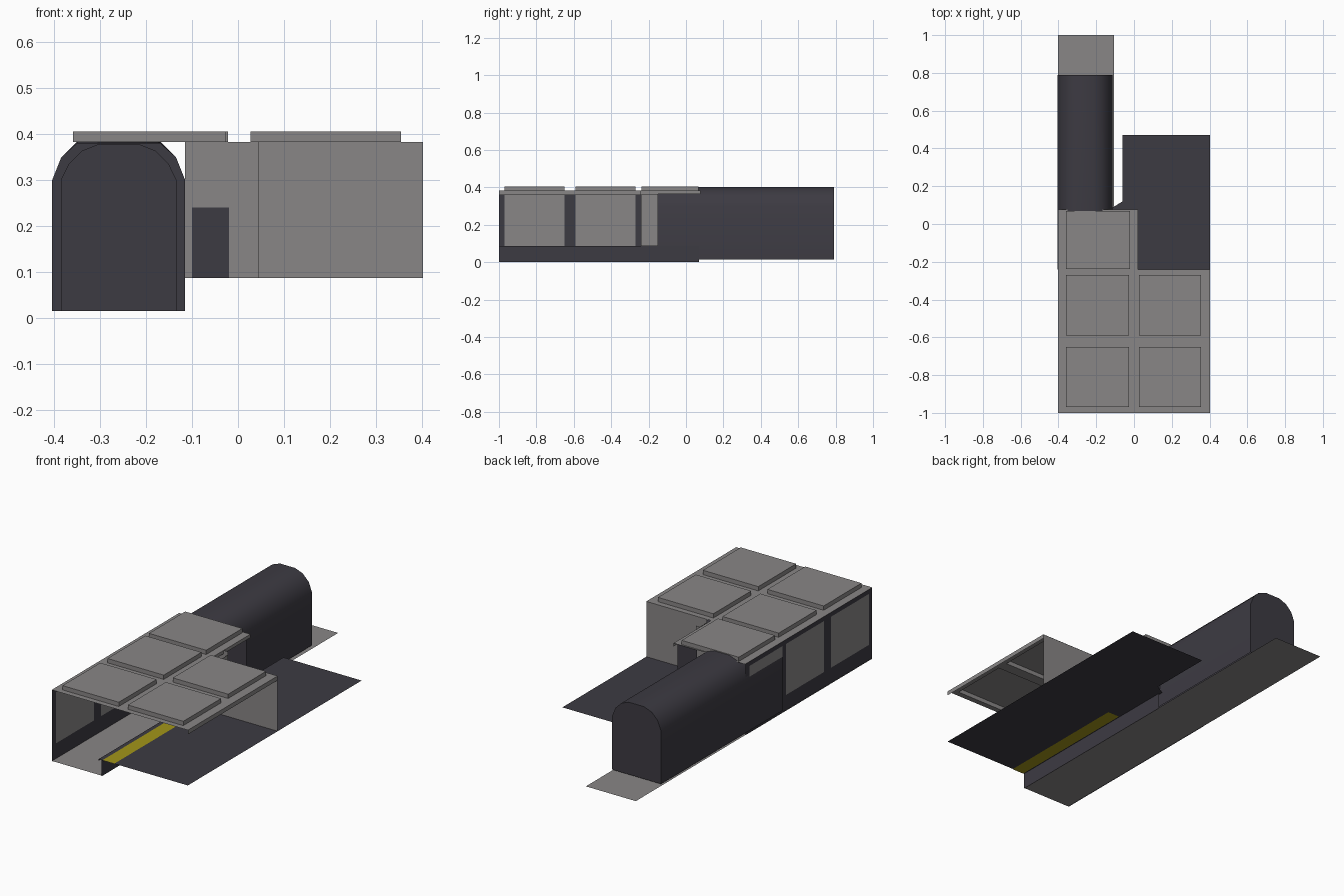
import bpy, bmesh, math

if "Cube" in bpy.data.objects:
    bpy.data.objects.remove(bpy.data.objects["Cube"])


def material(name, rgb):
    m = bpy.data.materials.new(name)
    m.diffuse_color = (*rgb, 1)
    m.use_nodes = True
    m.node_tree.nodes["Principled BSDF"].inputs["Base Color"].default_value = m.diffuse_color
    return m


GREY = material("concrete_grey", (0.25, 0.24, 0.24))
DARK = material("dark_slate", (0.046, 0.043, 0.055))
YELLOW = material("safety_yellow", (0.36, 0.30, 0.01))


def finish(name, bm, mat, fix=False):
    if fix:
        bmesh.ops.recalc_face_normals(bm, faces=bm.faces)
    me = bpy.data.meshes.new(name)
    bm.to_mesh(me)
    bm.free()
    me.materials.append(mat)
    ob = bpy.data.objects.new(name, me)
    bpy.context.collection.objects.link(ob)
    return ob


def sheet(name, pts, mat):
    bm = bmesh.new()
    bm.faces.new([bm.verts.new(p) for p in pts])
    return finish(name, bm, mat)


def flat(name, x0, x1, y0, y1, z, mat):
    return sheet(name, [(x0, y0, z), (x1, y0, z), (x1, y1, z), (x0, y1, z)], mat)


def wall_x(name, x, y0, y1, z0, z1, mat):
    return sheet(name, [(x, y0, z0), (x, y1, z0), (x, y1, z1), (x, y0, z1)], mat)


def wall_y(name, y, x0, x1, z0, z1, mat):
    return sheet(name, [(x0, y, z0), (x1, y, z0), (x1, y, z1), (x0, y, z1)], mat)


# track bed and platform edge
flat("track_bed", -0.403, -0.107, -1, 1, 0.003, GREY)
wall_x("platform_riser", -0.107, -1, 0.07, 0.0, 0.087, DARK)
sheet("platform_floor", [(-0.125, -1, 0.087), (0.403, -1, 0.087), (0.403, 0.47, 0.087),
                         (-0.06, 0.47, 0.087), (-0.06, 0.12, 0.087), (-0.125, 0.08, 0.087)], DARK)
wall_x("platform_lip", -0.125, -1, 0.07, 0.078, 0.087, DARK)
flat("safety_strip", -0.10, -0.03, -1, -0.24, 0.089, YELLOW)
flat("safety_strip_underside", -0.10, -0.03, -1, -0.24, 0.085, YELLOW)

# track side wall with pale panels
wall_x("track_wall", -0.401, -1, 0.07, 0.0, 0.383, DARK)
for i, (a, b) in enumerate([(-0.97, -0.65), (-0.59, -0.27), (-0.24, 0.04)]):
    for x in (-0.404, -0.398):
        wall_x(f"wall_panel_{i}", x, a, b, 0.087, 0.36, GREY)

# station end wall, with recessed service door
wall_y("end_wall", -0.24, 0.045, 0.403, 0.087, 0.383, GREY)
wall_x("recess_side", 0.045, -0.24, -0.15, 0.087, 0.365, GREY)
wall_y("recess_wall", -0.15, -0.115, 0.045, 0.087, 0.383, GREY)
wall_y("service_door", -0.153, -0.10, -0.02, 0.087, 0.24, DARK)
wall_y("service_back_wall", 0.07, -0.115, 0.0, 0.087, 0.383, DARK)


# coffered ceiling: flat frame with raised bays open underneath
def ceiling_bay(name, frame, bay):
    x0, x1, y0, y1 = frame
    a0, a1, b0, b1 = bay
    rings = [[(x0, y0), (x1, y0), (x1, y1), (x0, y1)],
             [(a0, b0), (a1, b0), (a1, b1), (a0, b1)]]
    bm = bmesh.new()
    loops = [[bm.verts.new((*p, z)) for p in r]
             for r, z in ((rings[0], 0.383), (rings[1], 0.383), (rings[1], 0.406))]
    for lo, hi in zip(loops, loops[1:]):
        for k in range(4):
            quad = [lo[k], lo[(k + 1) % 4], hi[(k + 1) % 4], hi[k]]
            if (quad[0].co - quad[3].co).length > 1e-5:
                bm.faces.new(quad)
    bm.faces.new(loops[2])
    finish(name, bm, GREY)


COLS = [((-0.403, 0.0), (-0.36, -0.027)), ((0.0, 0.398), (0.027, 0.355))]
for r, (fy, by) in enumerate([((-1, -0.62), (-0.97, -0.65)), ((-0.62, -0.24), (-0.59, -0.27))]):
    for c, (fx, bx) in enumerate(COLS):
        ceiling_bay(f"ceiling_bay_{r}{c}", (*fx, *fy), (*bx, *by))
ceiling_bay("ceiling_bay_rear", (-0.403, 0.02, -0.24, 0.077), (-0.36, -0.022, -0.238, 0.068))
wall_x("ceiling_lip_right", 0.403, -1, -0.24, 0.36, 0.383, GREY)
flat("ceiling_lip_top", 0.397, 0.403, -1, -0.24, 0.383, GREY)
wall_x("ceiling_lip_rear", 0.02, -0.24, 0.077, 0.365, 0.383, GREY)


# arched tunnel with closed far end
def arch(half):
    left = [(-x, z) for x, z in half]
    return [(-0.26 + x, z) for x, z in left + half[::-1]]


outer = arch([(0.145, 0.015), (0.145, 0.30), (0.125, 0.35), (0.09, 0.385), (0.045, 0.402)])
inner = arch([(0.125, 0.015), (0.125, 0.30), (0.108, 0.335), (0.08, 0.363), (0.045, 0.377)])
bm = bmesh.new()
Y0, Y1 = -0.24, 0.79
rows = [[bm.verts.new((x, y, z)) for x, z in prof]
        for prof, y in ((outer, Y1), (outer, 0.07), (outer, Y0), (inner, Y0), (inner, Y1 - 0.005))]
# keep the crown below the ceiling bay where they overlap
for a, b in zip(rows, rows[1:]):
    for k in range(len(a) - 1):
        bm.faces.new([a[k], a[k + 1], b[k + 1], b[k]])
bm.faces.new(rows[0])
bm.faces.new(rows[-1])
tunnel = finish("tunnel", bm, DARK, True)
for v in tunnel.data.vertices:
    if v.co.y < 0.1 and v.co.z > 0.381:
        v.co.z = 0.381 if v.co.y < 0 else v.co.z
bpy.context.view_layer.objects.active = tunnel
tunnel.select_set(True)
bpy.ops.object.shade_smooth_by_angle(angle=math.radians(40))
